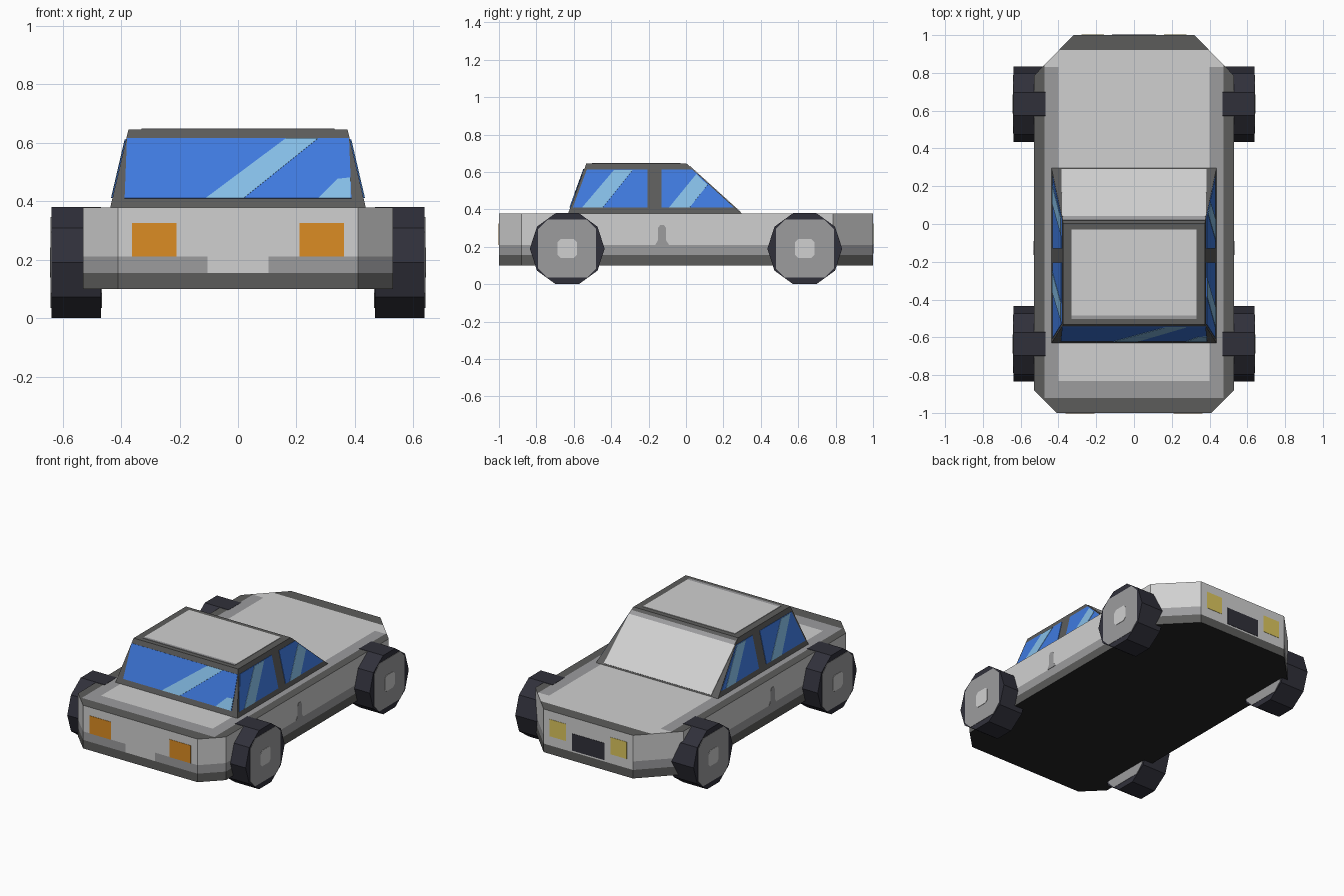
import bpy, bmesh, math
from mathutils import Vector

if "Cube" in bpy.data.objects:
    bpy.data.objects.remove(bpy.data.objects["Cube"])


def make_mat(name, hexcol):
    m = bpy.data.materials.new(name)
    c = [int(hexcol[i:i + 2], 16) / 255 for i in (0, 2, 4)]
    lin = [v / 12.92 if v <= 0.04045 else ((v + 0.055) / 1.055) ** 2.4 for v in c]
    m.diffuse_color = (*lin, 1)
    m.use_nodes = True
    m.node_tree.nodes["Principled BSDF"].inputs["Base Color"].default_value = m.diffuse_color
    return m


LIGHT = make_mat("light grey", "d0d0d0")
MID = make_mat("mid grey", "9c9c9e")
DARK = make_mat("dark grey", "5c5c5b")
BLUE = make_mat("glass blue", "3f7adf")
SHINE = make_mat("glass shine", "8ac4ee")
ORANGE = make_mat("lamp orange", "db8c23")
YELLOW = make_mat("lamp yellow", "dcc75e")
TYRE = make_mat("tyre black", "30303a")
UNDER = make_mat("underside black", "242426")


def finish(bm, name, mats):
    bmesh.ops.recalc_face_normals(bm, faces=bm.faces[:])
    me = bpy.data.meshes.new(name)
    bm.to_mesh(me)
    bm.free()
    ob = bpy.data.objects.new(name, me)
    bpy.context.collection.objects.link(ob)
    for m in mats:
        me.materials.append(m)
    return ob


def loft(bm, lower, upper):
    """Closed solid between two matching rings of points."""
    a = [bm.verts.new(p) for p in lower]
    b = [bm.verts.new(p) for p in upper]
    n = len(a)
    bm.faces.new(a)
    bm.faces.new(b)
    for i in range(n):
        bm.faces.new((a[i], a[(i + 1) % n], b[(i + 1) % n], b[i]))


def plate(name, pts, out, mat, t=0.003):
    """Thin painted plate standing off a surface in the direction 'out'."""
    pts = [Vector(p) for p in pts]
    n = (pts[1] - pts[0]).cross(pts[2] - pts[1]).normalized()
    if n.dot(Vector(out)) < 0:
        n = -n
    bm = bmesh.new()
    loft(bm, pts, [p + n * t for p in pts])
    return finish(bm, name, [mat])


def rect(u0, u1, v0, v1):
    return [(u0, v0), (u1, v0), (u1, v1), (u0, v1)]


# ---- lower body: chamfered outline, sliced and painted by position ----
Z0, Z1 = 0.10, 0.379
half = [(0.41, -1), (0.53, -0.88), (0.53, 0.785), (0.32, 1)]
outline = half + [(-x, y) for x, y in reversed(half)]
bm = bmesh.new()
loft(bm, [(x, y, Z0) for x, y in outline], [(x, y, Z1) for x, y in outline])
cuts = [(2, 0.155), (2, 0.21), (1, -0.92), (1, -0.83), (1, 0.83), (1, 0.92)]
cuts += [(0, s * x) for x in (0.105, 0.40, 0.475) for s in (-1, 1)]
for axis, v in cuts:
    co, no = Vector((0, 0, 0)), Vector((0, 0, 0))
    co[axis], no[axis] = v, 1
    bmesh.ops.bisect_plane(bm, geom=bm.verts[:] + bm.edges[:] + bm.faces[:],
                           plane_co=co, plane_no=no)
bmesh.ops.recalc_face_normals(bm, faces=bm.faces[:])


def body_colour(f):
    c, n = f.calc_center_median(), f.normal
    ax = abs(c.x)
    if n.z < -0.5:
        return 3
    if n.z > 0.5:
        if ax > 0.475 or abs(c.y) > 0.92:
            return 2
        return 1 if c.y < -0.83 or (ax > 0.40 and c.y < 0.83) else 0
    if c.z < 0.155:
        return 2
    if c.z < 0.21 and n.y < 0.9 and not (n.y < -0.9 and ax < 0.105):
        return 1
    return 0


for f in bm.faces:
    f.material_index = body_colour(f)
finish(bm, "body", [LIGHT, MID, DARK, UNDER])

# ---- cabin ----
CB, CT = 0.379, 0.645


def ring(x, y0, y1, z):
    return [(-x, y0, z), (x, y0, z), (x, y1, z), (-x, y1, z)]


bm = bmesh.new()
loft(bm, ring(0.437, -0.63, 0.297, CB), ring(0.375, -0.533, 0.003, CT))
finish(bm, "cabin", [DARK])


def on_front(x, z):
    return (x, -0.63 + 0.097 * (z - CB) / (CT - CB), z)


def on_rear(x, z):
    return (x, 0.297 - 0.294 * (z - CB) / (CT - CB), z)


def on_side(s):
    return lambda y, z: (s * (0.437 - 0.062 * (z - CB) / (CT - CB)), y, z)


def painted(name, place, pts, out, mat, t=0.003):
    plate(name, [place(*p) for p in pts], out, mat, t)


# roof panel
plate("roof_panel", [(x, y, CT) for x, y in rect(-0.33, 0.33, -0.485, -0.03)], (0, 0, 1), LIGHT)
plate("roof_panel_edge", [(x, y, CT) for x, y in rect(-0.33, 0.33, -0.503, -0.485)], (0, 0, 1), MID)

# sloping panel at the +y end
painted("rear_panel", on_rear, [(-0.385, 0.385), (0.385, 0.385), (0.38, 0.612), (-0.38, 0.612)],
        (0, 1, 1), LIGHT)
painted("rear_panel_edge", on_rear, rect(-0.375, 0.375, 0.612, 0.63), (0, 1, 1), MID)

# front window with shine streaks
F = (0, -1, 0)
painted("front_window", on_front, [(-0.388, 0.41), (0.388, 0.41), (0.38, 0.615), (-0.38, 0.615)], F, BLUE)
painted("front_window_shine", on_front, [(-0.11, 0.41), (0.02, 0.41), (0.275, 0.615), (0.165, 0.615)],
        F, SHINE, 0.005)
painted("front_window_small_shine", on_front, [(0.275, 0.41), (0.385, 0.41), (0.385, 0.48), (0.34, 0.475)],
        F, SHINE, 0.005)

# side windows, shine always leaning to the viewer's right
shines = {
    1: ([(-0.555, 0.41), (-0.445, 0.41), (-0.285, 0.61), (-0.385, 0.61)],
        [(-0.09, 0.41), (0.02, 0.41), (0.115, 0.53), (0.055, 0.588)]),
    -1: ([(-0.36, 0.41), (-0.25, 0.41), (-0.42, 0.61), (-0.515, 0.61)],
         [(0.11, 0.41), (0.21, 0.41), (0.03, 0.61), (-0.06, 0.61)]),
}
for s, side in ((1, "right"), (-1, "left")):
    place, out = on_side(s), (s, 0, 0)
    painted(side + "_front_side_window", place,
            [(-0.605, 0.41), (-0.205, 0.41), (-0.205, 0.613), (-0.53, 0.613)], out, BLUE)
    painted(side + "_rear_side_window", place,
            [(-0.13, 0.41), (0.255, 0.41), (0.033, 0.613), (-0.13, 0.613)], out, BLUE)
    for i, pts in enumerate(shines[s]):
        painted(f"{side}_side_shine_{i + 1}", place, pts, out, SHINE, 0.005)
    # door handle mark
    plate(side + "_door_mark", [(s * 0.53, y, z) for y, z in
          [(-0.165, 0.21), (-0.09, 0.21), (-0.107, 0.235), (-0.107, 0.30),
           (-0.118, 0.317), (-0.138, 0.317), (-0.15, 0.30), (-0.15, 0.235)]], out, MID, 0.002)
    # lamps at both ends
    x0, x1 = sorted((s * 0.21, s * 0.362))
    plate(side + "_orange_lamp", [(x, -1, z) for x, z in rect(x0, x1, 0.21, 0.325)], F, ORANGE, 0.002)
    x0, x1 = sorted((s * 0.16, s * 0.277))
    plate(side + "_yellow_lamp", [(x, 1, z) for x, z in rect(x0, x1, 0.215, 0.325)], (0, 1, 0), YELLOW, 0.002)
plate("grille", [(x, 1, z) for x, z in rect(-0.117, 0.117, 0.165, 0.275)], (0, 1, 0), TYRE, 0.002)

# ---- wheels: ten-sided, with hub paint on both faces ----
R, WZ = 0.2, 0.1902
hub = [(0.155, 0.105), (0.105, 0.155), (-0.105, 0.155), (-0.155, 0.105),
       (-0.155, -0.105), (-0.105, -0.155), (0.105, -0.155), (0.155, -0.105)]
for s, side in ((1, "right"), (-1, "left")):
    for wy, end in ((-0.635, "front"), (0.635, "rear")):
        name = f"{end}_{side}_wheel"
        prof = [(R * math.cos(i * math.tau / 10), R * math.sin(i * math.tau / 10)) for i in range(10)]
        bm = bmesh.new()
        loft(bm, *[[(s * x, wy + a, WZ + b) for a, b in prof] for x in (0.468, 0.639)])
        finish(bm, name, [TYRE])
        for x, d, face in ((0.639, 1, "outer"), (0.468, -1, "inner")):
            out = (s * d, 0, 0)
            plate(f"{name}_{face}_hub", [(s * x, wy + a, WZ + b) for a, b in hub], out, MID, 0.002)
            plate(f"{name}_{face}_cap", [(s * x, wy + a * 0.33, WZ + b * 0.33) for a, b in hub],
                  out, LIGHT, 0.004)
